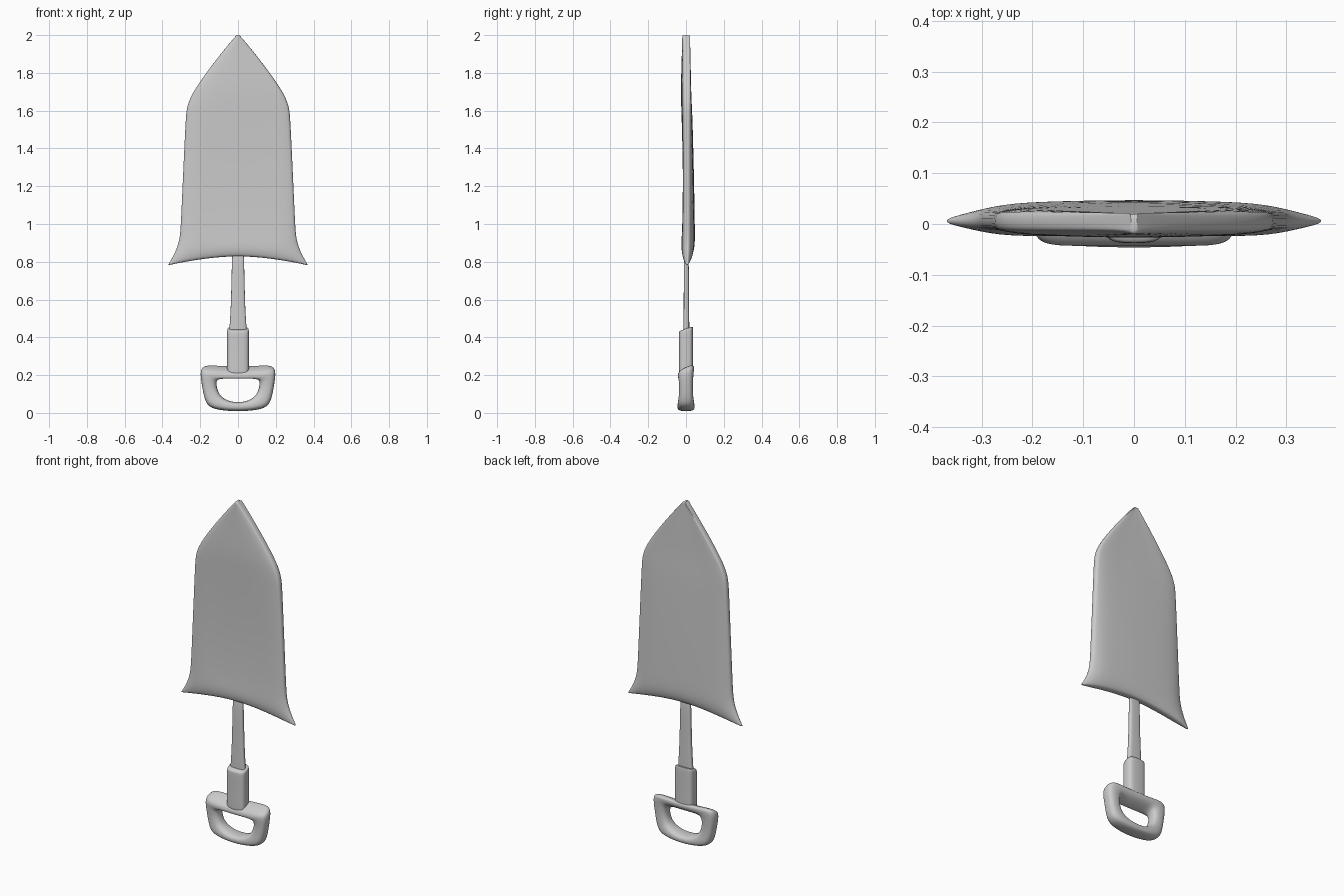
import bpy, bmesh, math


def loft(name, rings, closed=False, levels=2):
    """Skin rings of equal length with quads and smooth the result."""
    bm = bmesh.new()
    vs = [[bm.verts.new(p) for p in r] for r in rings]
    n = len(rings[0])
    pairs = list(zip(vs, vs[1:])) + ([(vs[-1], vs[0])] if closed else [])
    for a, b in pairs:
        for i in range(n):
            j = (i + 1) % n
            bm.faces.new((a[i], a[j], b[j], b[i]))
    if not closed:
        for r in (vs[0], vs[-1]):
            for i in range(n // 2 - 1):
                bm.faces.new((r[i], r[i + 1], r[n - 2 - i], r[n - 1 - i]))
    bmesh.ops.recalc_face_normals(bm, faces=bm.faces)
    for f in bm.faces:
        f.smooth = True
    me = bpy.data.meshes.new(name)
    bm.to_mesh(me)
    bm.free()
    ob = bpy.data.objects.new(name, me)
    bpy.context.collection.objects.link(ob)
    m = ob.modifiers.new("smooth", "SUBSURF")
    m.levels = m.render_levels = levels
    return ob


def rounded(n=12, power=0.55):
    """Unit superellipse points."""
    pts = []
    for i in range(n):
        a = 2 * math.pi * (i + 0.5) / n
        c, s = math.cos(a), math.sin(a)
        pts.append((math.copysign(abs(c) ** power, c),
                    math.copysign(abs(s) ** power, s)))
    return pts


# Blade: centre z, edge z, half width, front y, back y, edge thickness
rows = [
    (0.832, 0.780, 0.374, -0.006, 0.020, 0.35),
    (0.838, 0.792, 0.366, -0.016, 0.032, 0.25),
    (0.870, 0.845, 0.334, -0.026, 0.045, 0.25),
    (0.920, 0.915, 0.309, -0.024, 0.048, 0.30),
    (1.000, 1.000, 0.303, -0.019, 0.047, 0.40),
    (1.250, 1.250, 0.292, -0.015, 0.043, 0.45),
    (1.550, 1.550, 0.278, -0.023, 0.035, 0.50),
    (1.630, 1.630, 0.272, -0.026, 0.031, 0.55),
    (1.715, 1.715, 0.230, -0.028, 0.027, 0.60),
    (1.850, 1.850, 0.132, -0.024, 0.024, 0.65),
    (1.960, 1.960, 0.043, -0.021, 0.021, 0.70),
    (1.992, 1.992, 0.014, -0.020, 0.020, 0.80),
    (2.001, 2.001, 0.006, -0.020, 0.020, 0.85),
]
cols = [-1, -0.93, -0.78, -0.4, 0, 0.4, 0.78, 0.93, 1]
rings = []
for zc, ze, w, yf, yb, e in rows:
    mid, half = (yf + yb) / 2, (yb - yf) / 2
    front, back = [], []
    for u in cols:
        a = abs(u)
        k = e if a == 1 else (0.45 + 0.5 * e if a > 0.9 else 1 - 0.1 * a)
        z = zc + (ze - zc) * a ** 1.7
        m = mid + (0.006 - mid) * (a ** 3)
        front.append((u * w, m - half * k, z))
        back.append((u * w, m + half * k, z))
    rings.append(front + back[::-1])
loft("blade", rings)

# Flat shaft that flares towards the grip
unit = rounded()
loft("shaft", [[(x * c, 0.002 + y * s, z) for c, s in unit] for z, x, y in
               ((0.38, 0.050, 0.016), (0.46, 0.046, 0.016), (0.52, 0.041, 0.015),
                (0.65, 0.036, 0.014), (0.87, 0.032, 0.014))])

# Grip sleeve with slanted ends
loft("grip_sleeve", [[(k * 0.060 * c, k * 0.039 * s, z + 0.35 * k * 0.039 * s) for c, s in unit]
                     for z, k in ((0.215, 0.85), (0.218, 0.97), (0.235, 1), (0.33, 0.98),
                                  (0.425, 1), (0.443, 0.97), (0.446, 0.85))])

# D-shaped handle: outer x, z / inner x, z / half depth / slant
half = [
    (0.000, 0.006, 0.000, 0.056, 0.048, 0.0),
    (0.085, 0.012, 0.050, 0.062, 0.047, 0.0),
    (0.158, 0.027, 0.088, 0.086, 0.044, 0.0),
    (0.180, 0.075, 0.104, 0.112, 0.038, 0.0),
    (0.193, 0.150, 0.113, 0.142, 0.037, 0.1),
    (0.204, 0.225, 0.112, 0.176, 0.041, 0.35),
    (0.182, 0.247, 0.092, 0.187, 0.045, 0.45),
    (0.100, 0.240, 0.065, 0.190, 0.044, 0.45),
    (0.000, 0.236, 0.000, 0.189, 0.044, 0.45),
]
loop = half + [(-a, b, -c, d, e, f) for a, b, c, d, e, f in half[-2:0:-1]]
rings = []
for ox, oz, ix, iz, d, sl in loop:
    cx, cz, hx, hz = (ox + ix) / 2, (oz + iz) / 2, (ox - ix) / 2, (oz - iz) / 2
    rings.append([(cx + hx * c, d * s, cz + hz * c + sl * d * s)
                  for c, s in rounded(12, 0.75)])
loft("handle", rings, closed=True)
